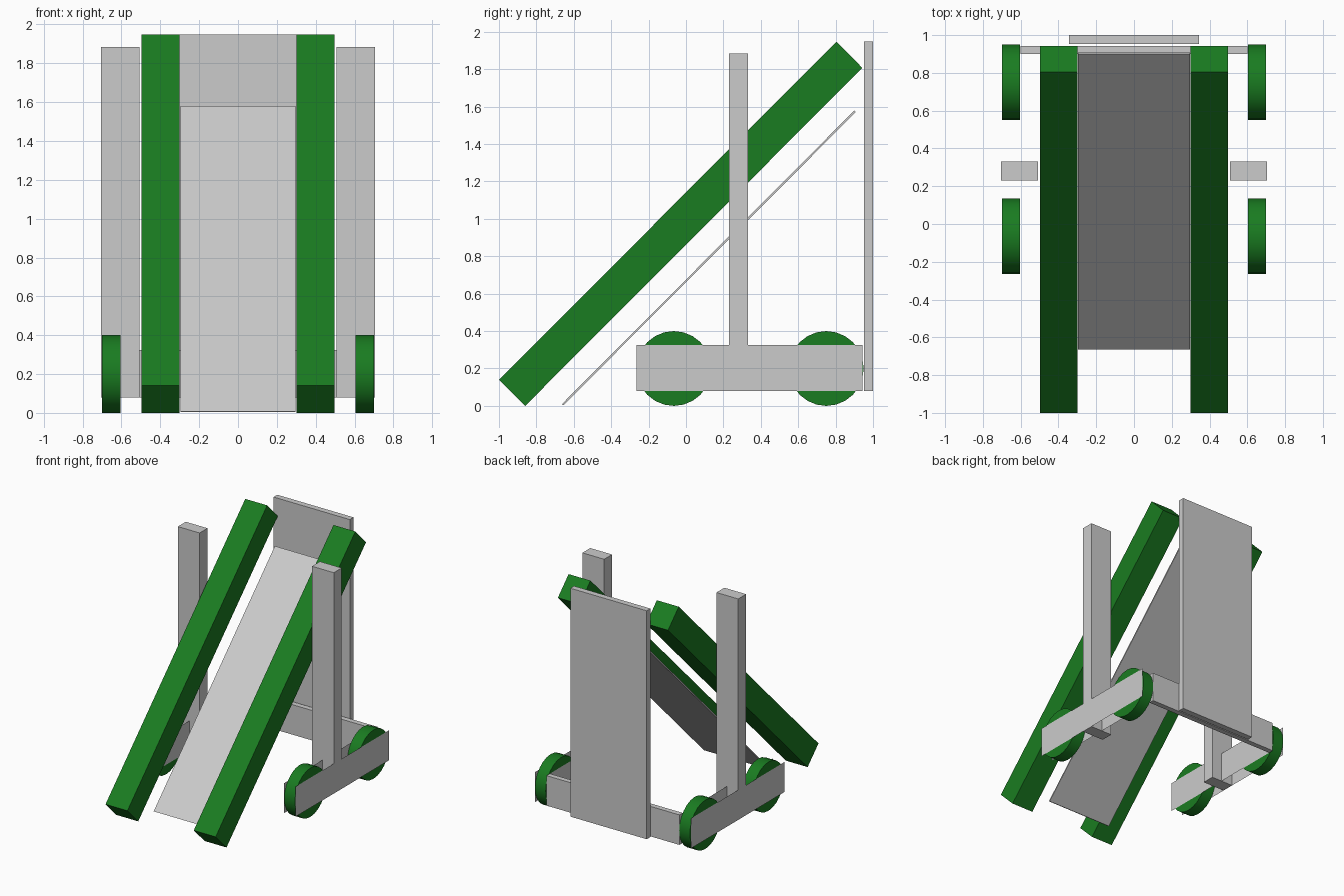
import bpy, bmesh, math
from mathutils import Vector

if "Cube" in bpy.data.objects:
    bpy.data.objects.remove(bpy.data.objects["Cube"])

green = bpy.data.materials.new("green_paint")
green.diffuse_color = (0.01, 0.2, 0.015, 1)
green.use_nodes = True
green.node_tree.nodes["Principled BSDF"].inputs["Base Color"].default_value = green.diffuse_color


def finish(name, bm, mat=None):
    bmesh.ops.recalc_face_normals(bm, faces=bm.faces)
    mesh = bpy.data.meshes.new(name)
    bm.to_mesh(mesh)
    bm.free()
    ob = bpy.data.objects.new(name, mesh)
    bpy.context.collection.objects.link(ob)
    if mat:
        mesh.materials.append(mat)
    return ob


def extrude_x(name, profile, x0, x1, mat=None):
    """Closed (y, z) profile extruded from x0 to x1; a flat sheet if x0 == x1."""
    bm = bmesh.new()
    face = bm.faces.new([bm.verts.new((x0, y, z)) for y, z in profile])
    if x0 != x1:
        out = bmesh.ops.extrude_face_region(bm, geom=[face], use_keep_orig=True)
        verts = [v for v in out["geom"] if isinstance(v, bmesh.types.BMVert)]
        bmesh.ops.translate(bm, verts=verts, vec=Vector((x1 - x0, 0, 0)))
    return finish(name, bm, mat)


def rect(y0, y1, z0, z1):
    return [(y0, z0), (y1, z0), (y1, z1), (y0, z1)]


def wheel_profile(cy, r=0.2, n=24):
    return [(cy + r * math.cos(math.tau * i / n), r + r * math.sin(math.tau * i / n))
            for i in range(n)]


# Sloping centre sheet, upright back board and rear cross bar
extrude_x("slope_sheet", [(-0.665, 0.008), (-0.655, 0.004), (0.908, 1.571), (0.9, 1.579)],
          -0.297, 0.297)
extrude_x("back_board", rect(0.952, 1.0, 0.08, 1.947), -0.345, 0.345)
extrude_x("cross_bar", rect(0.9, 0.943, 0.08, 0.325), -0.6, 0.6)

rail = [(-1.0, 0.14), (-0.86, 0.0), (0.943, 1.807), (0.805, 1.947)]
panel = rect(-0.265, 0.943, 0.08, 0.325)

for side, s in (("right", 1), ("left", -1)):
    # Sloping rail and upright post
    extrude_x(f"rail_{side}", rail, s * 0.3, s * 0.498, green)
    extrude_x(f"post_{side}", rect(0.23, 0.332, 0.08, 1.885), s * 0.508, s * 0.705)
    # Thin panels either side of the wheels
    extrude_x(f"inner_panel_{side}", panel, s * 0.601, s * 0.601)
    extrude_x(f"outer_panel_{side}", panel, s * 0.706, s * 0.706)
    # Wheels
    for end, cy in (("front", -0.065), ("back", 0.75)):
        ob = extrude_x(f"wheel_{end}_{side}", wheel_profile(cy), s * 0.604, s * 0.7, green)
        bpy.ops.object.select_all(action="DESELECT")
        bpy.context.view_layer.objects.active = ob
        ob.select_set(True)
        bpy.ops.object.shade_smooth_by_angle(angle=math.radians(30))
